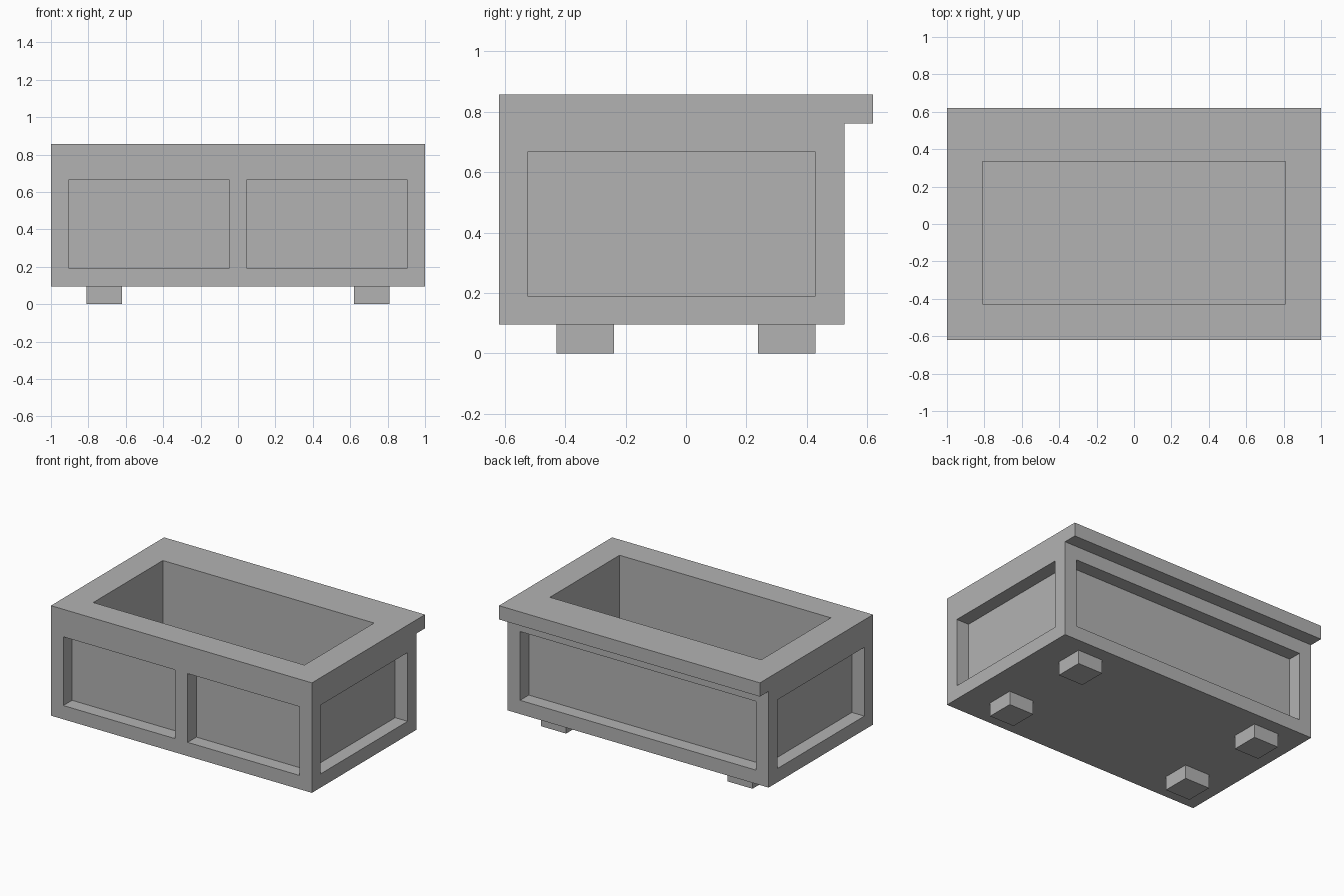
import bpy, bmesh
from mathutils import Vector, Matrix

old = bpy.data.objects.get("Cube")
if old:
    bpy.data.objects.remove(old, do_unlink=True)

U = 2 / 21  # board thickness, the module of the whole design

grey = bpy.data.materials.new("plain grey")
grey.use_nodes = True
grey.diffuse_color = (0.45, 0.45, 0.45, 1)
grey.node_tree.nodes["Principled BSDF"].inputs["Base Color"].default_value = grey.diffuse_color


def add_box(bm, low, high):
    low, high = Vector(low) * U, Vector(high) * U
    matrix = Matrix.Translation((low + high) / 2) @ Matrix.Diagonal((*(high - low), 1))
    bmesh.ops.create_cube(bm, size=1, matrix=matrix)
    bm.normal_update()


def finish(bm, name):
    bmesh.ops.recalc_face_normals(bm, faces=bm.faces)
    mesh = bpy.data.meshes.new(name)
    bm.to_mesh(mesh)
    bm.free()
    mesh.materials.append(grey)
    obj = bpy.data.objects.new(name, mesh)
    bpy.context.collection.objects.link(obj)


def facing(bm, direction):
    """Outermost face looking in a direction."""
    d = Vector(direction)
    bm.normal_update()
    faces = [f for f in bm.faces if f.normal.dot(d) > 0.9]
    return max(faces, key=lambda f: f.calc_center_median().dot(d))


def inset(bm, face, width):
    bmesh.ops.inset_individual(bm, faces=[face], thickness=width, use_even_offset=True)
    return face


def extrude(bm, face, distance):
    shift = face.normal.copy() * distance
    new = bmesh.ops.extrude_discrete_faces(bm, faces=[face])["faces"][0]
    bmesh.ops.translate(bm, verts=new.verts, vec=shift)
    bm.normal_update()
    return new


# Planter body with recessed side and back panels
bm = bmesh.new()
add_box(bm, (-10.5, -6.5, 1), (10.5, 5.5, 8))
front, top = facing(bm, (0, -1, 0)), facing(bm, (0, 0, 1))
for direction in ((1, 0, 0), (-1, 0, 0), (0, 1, 0)):
    extrude(bm, inset(bm, facing(bm, direction), U), -U)

# Front: two recessed panels either side of a middle post
inset(bm, front, U)
for x in (-U / 2, U / 2):
    panel = [f for f in bm.faces if f.normal.y < -0.9
             and abs(f.calc_center_median().z - 4.5 * U) < 0.01
             and min(v.co.x for v in f.verts) < x < max(v.co.x for v in f.verts)
             and max(v.co.z for v in f.verts) < 7.5 * U]
    geom = panel + list(panel[0].edges) + list(panel[0].verts)
    bmesh.ops.bisect_plane(bm, geom=geom, plane_co=(x, 0, 0), plane_no=(1, 0, 0))
    bm.normal_update()
for face in [f for f in bm.faces if f.normal.y < -0.9
             and max(v.co.z for v in f.verts) < 7.5 * U
             and min(v.co.z for v in f.verts) > 1.5 * U
             and U < abs(f.calc_center_median().x) < 9 * U]:
    extrude(bm, face, -U)

# Rim with a deep open basin, then the ledge overhanging the back
rim = extrude(bm, top, U)
back_edge = next(f for f in bm.faces if f.normal.y > 0.9
                 and f.calc_center_median().z > 8 * U)
extrude(bm, inset(bm, rim, 2 * U), -7 * U)
extrude(bm, back_edge, U)
finish(bm, "planter_body")

# Four block feet
for side, sx in (("left", 1), ("right", -1)):
    for end, sy in (("front", -1), ("back", 1)):
        bm = bmesh.new()
        x, y = 7.5 * sx, 3.5 * sy
        add_box(bm, (x - 1, y - 1, 0), (x + 1, y + 1, 1))
        finish(bm, f"{end}_{side}_foot")
